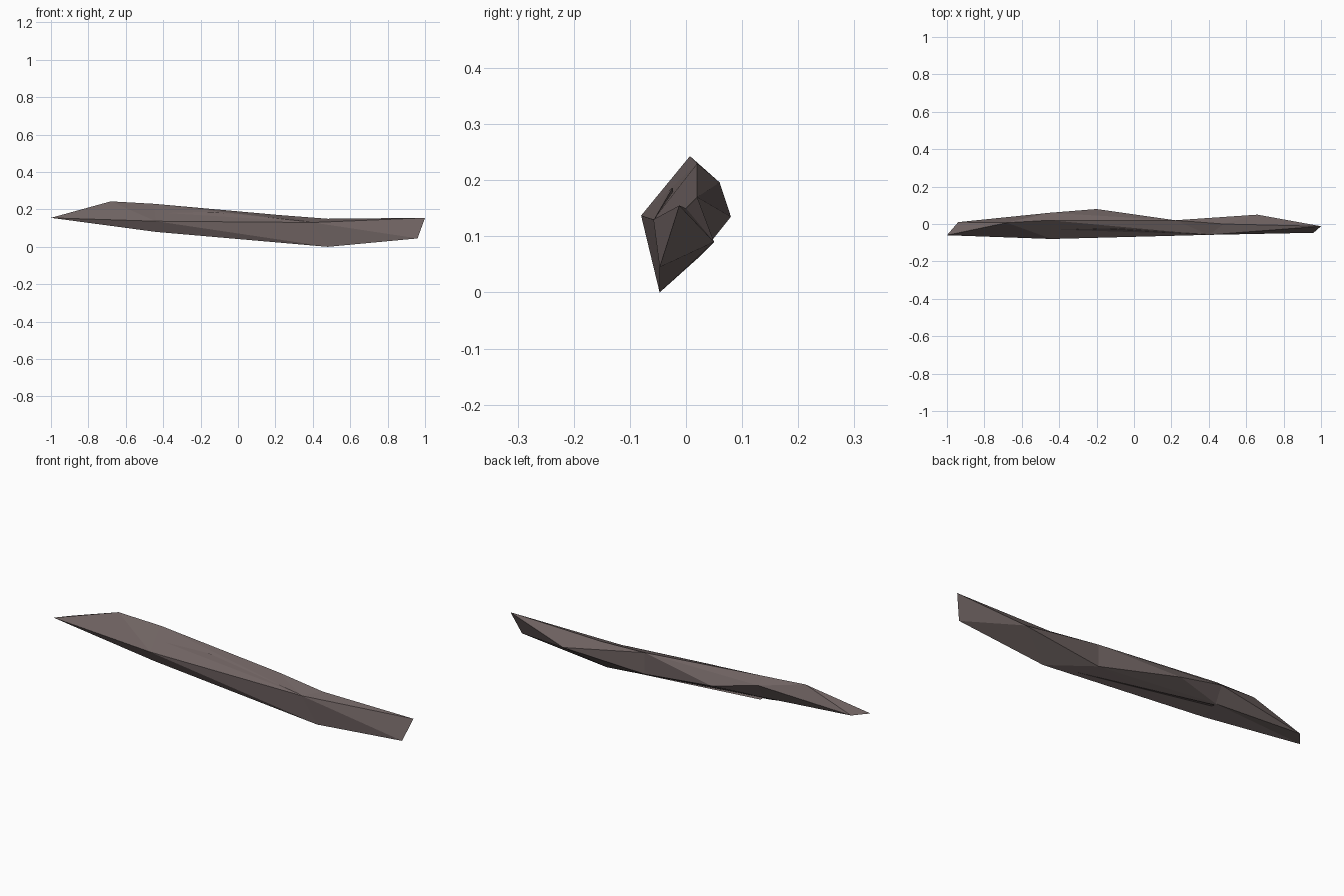
import bpy, bmesh

if "Cube" in bpy.data.objects:
    bpy.data.objects.remove(bpy.data.objects["Cube"])

wood = bpy.data.materials.new("weathered_brown")
wood.diffuse_color = (0.16, 0.125, 0.122, 1)
wood.use_nodes = True
wood.node_tree.nodes["Principled BSDF"].inputs["Base Color"].default_value = wood.diffuse_color


def finish(name, bm):
    bmesh.ops.remove_doubles(bm, verts=bm.verts, dist=1e-5)
    bmesh.ops.recalc_face_normals(bm, faces=bm.faces)
    me = bpy.data.meshes.new(name)
    bm.to_mesh(me)
    bm.free()
    me.materials.append(wood)
    ob = bpy.data.objects.new(name, me)
    bpy.context.collection.objects.link(ob)
    return ob


def loft(name, points, rings):
    """Skin the rings with triangles; repeated letters taper the form to a point."""
    bm = bmesh.new()
    v = {k: bm.verts.new(p) for k, p in points.items()}

    def face(keys):
        keys = list(dict.fromkeys(keys))
        if len(keys) > 2:
            try:
                bm.faces.new([v[k] for k in keys])
            except ValueError:
                pass

    for a, b in zip(rings, rings[1:]):
        for j in range(len(a)):
            k = (j + 1) % len(a)
            face((a[j], a[k], b[j]))
            face((a[k], b[k], b[j]))
    face(rings[0])
    face(rings[-1])
    return finish(name, bm)


def splinter(name, pts):
    bm = bmesh.new()
    for p in pts:
        bm.verts.new(p)
    bmesh.ops.convex_hull(bm, input=bm.verts)
    return finish(name, bm)


# Main log: corner points, ring order is top, back, back low, front low, front
corners = {
    "J": (-1, -.06, .155), "K": (-.94, .01, .155), "L": (-.68, .007, .243),
    "A": (-.45, .02, .23), "B": (-.45, .06, .196), "Q": (-.45, .02, .12),
    "N": (-.44, -.05, .08), "I": (-.44, -.08, .137),
    "C": (-.2, .08, .135), "D": (.22, .02, .17), "P": (.22, .02, .06),
    "F": (.48, -.047, 0), "M": (.4, -.058, .13), "R": (.48, 0, .15),
    "E": (.66, .05, .09), "G": (.96, -.047, .045), "H": (1, -.012, .155),
}
loft("log_body", corners, ["LLKJJ", "ABQNI", "DCPFM", "DDPFM", "REEFM", "HHGGH"])

# Thin splinters lying along the front
splinter("upper_splinter", [(-.44, -.032, .18), (-.15, -.024, .187),
                            (.4, -.056, .132), (-.1, -.02, .165)])
splinter("lower_splinter", [(-.44, -.075, .135), (-.44, -.068, .122),
                            (-.44, .025, .108), (.48, -.046, .003)])
